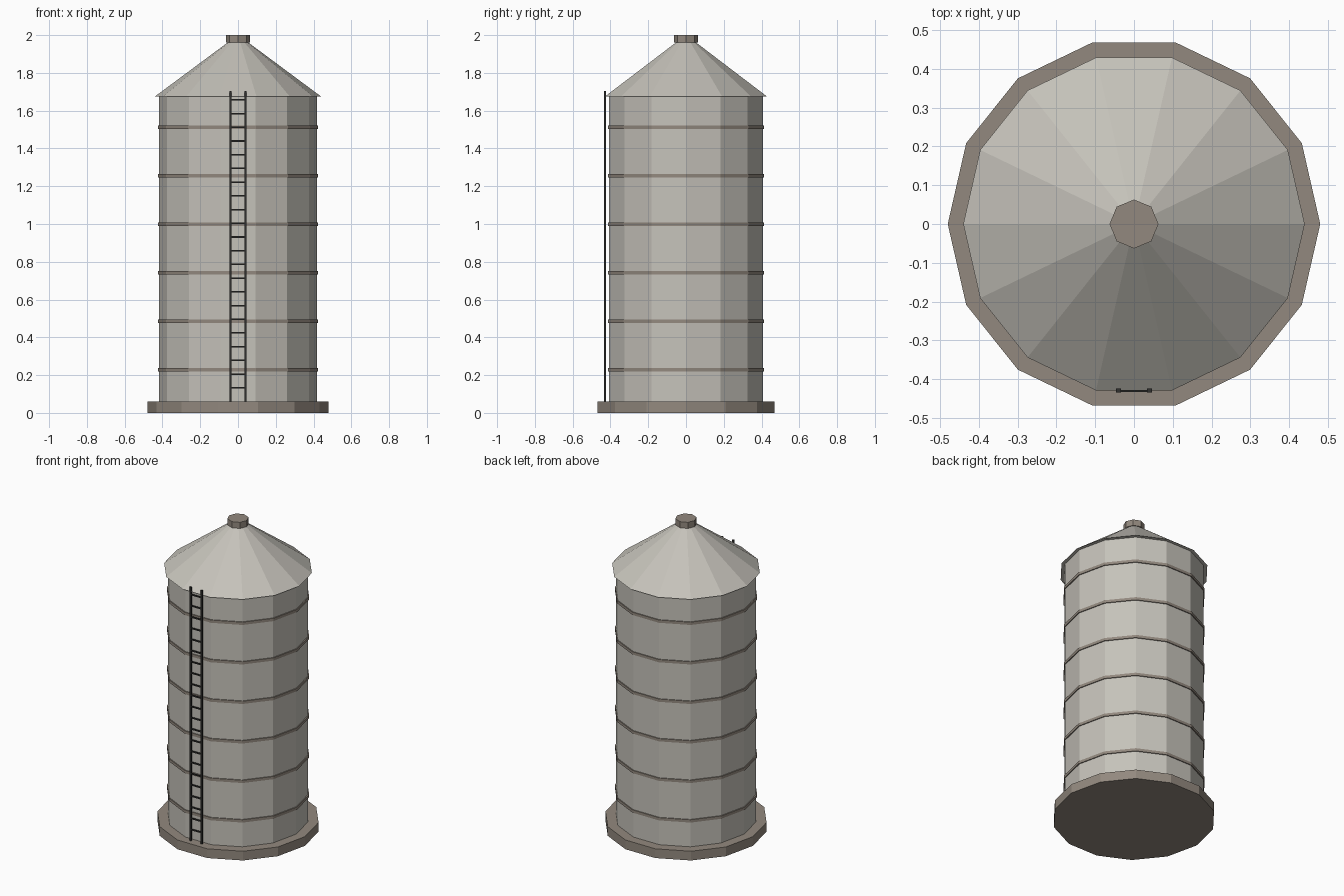
import bpy
import math

SIDES = 14

if "Cube" in bpy.data.objects:
    bpy.data.objects.remove(bpy.data.objects["Cube"], do_unlink=True)


def material(name, rgb):
    mat = bpy.data.materials.new(name)
    mat.use_nodes = True
    mat.diffuse_color = (*rgb, 1)
    mat.node_tree.nodes["Principled BSDF"].inputs["Base Color"].default_value = (*rgb, 1)
    return mat


galvanised = material("galvanised steel", (0.56, 0.54, 0.49))
stone = material("warm grey", (0.29, 0.25, 0.21))
iron = material("dark iron", (0.03, 0.03, 0.028))


def prism(name, bottom_r, top_r, z0, z1, mat, sides=SIDES):
    """Flat-sided frustum with one corner on the +x axis."""
    bpy.ops.mesh.primitive_cone_add(
        vertices=sides, radius1=bottom_r, radius2=top_r, depth=z1 - z0,
        location=(0, 0, (z0 + z1) / 2), rotation=(0, 0, math.pi / 2))
    obj = bpy.context.object
    obj.name = name
    obj.data.materials.append(mat)
    return obj


def box(name, size, location, mat):
    bpy.ops.mesh.primitive_cube_add(size=1, location=location)
    obj = bpy.context.object
    obj.name = name
    obj.scale = size
    obj.data.materials.append(mat)
    return obj


# Foundation, tank wall, roof and vent cap
prism("foundation", 0.48, 0.48, 0, 0.06, stone)
prism("tank_wall", 0.418, 0.418, 0.06, 1.676, galvanised)
prism("roof", 0.44, 0.053, 1.675, 1.962, galvanised)
prism("vent_cap", 0.063, 0.063, 1.96, 2.0, stone, sides=8)

# Hoops around the wall
for i in range(6):
    z = 0.229 + i * 0.2565
    prism(f"hoop_{i + 1}", 0.424, 0.424, z - 0.009, z + 0.009, stone)

# Ladder on the front
LADDER_Y = -0.429
for side, x in (("right", -0.04), ("left", 0.04)):
    box(f"ladder_rail_{side}", (0.012, 0.01, 1.645), (x, LADDER_Y, 0.8825), iron)
for i in range(22):
    box(f"ladder_rung_{i + 1}", (0.08, 0.007, 0.008),
        (0, LADDER_Y, 0.1326 + i * 0.0726), iron)
